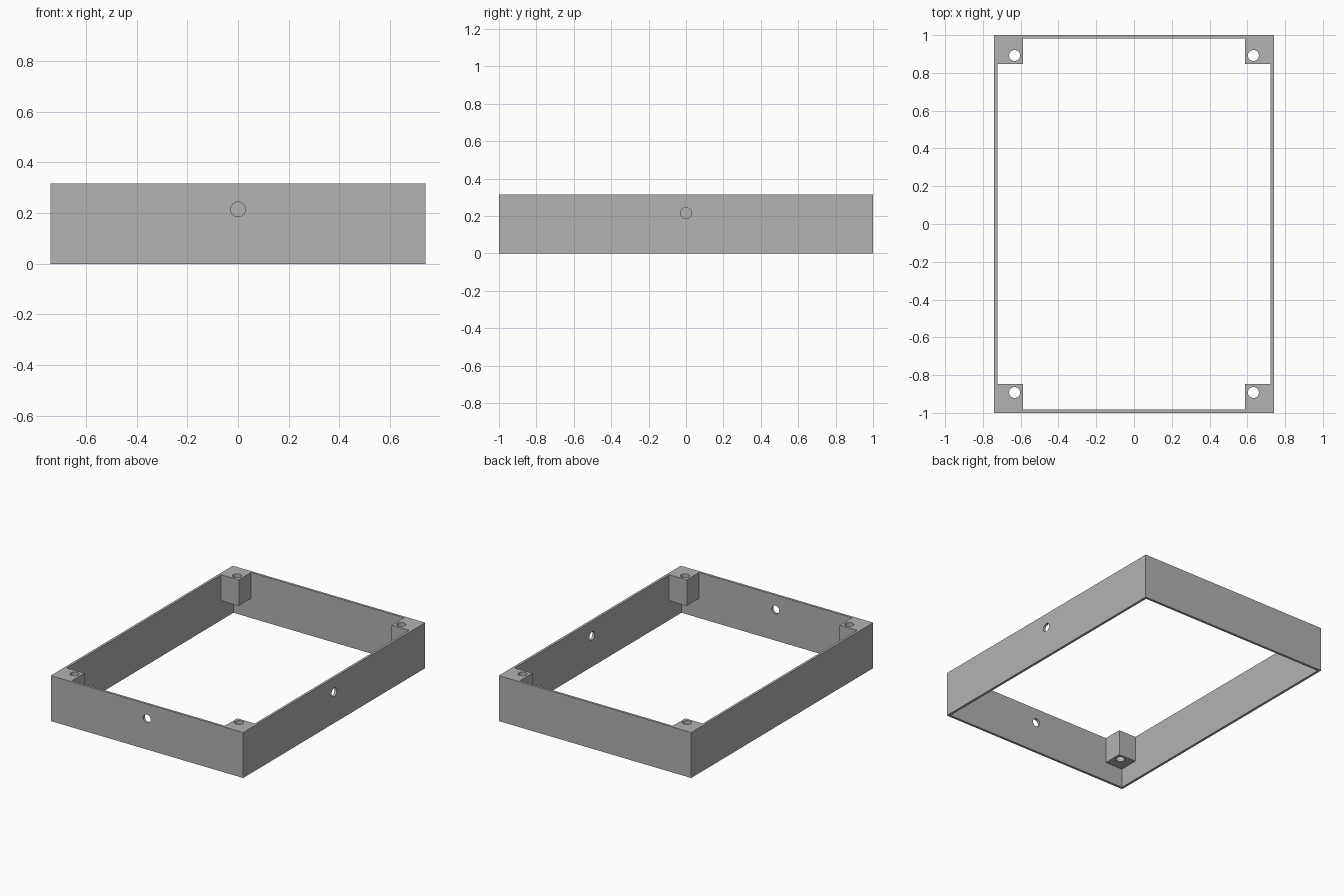
import bpy
from math import pi

if "Cube" in bpy.data.objects:
    bpy.data.objects.remove(bpy.data.objects["Cube"], do_unlink=True)

HALF_X, HALF_Y, HEIGHT = 0.74, 1.0, 0.316
WALL = 0.017
POST, POST_BASE = 0.152, 0.135
HOLE_INSET, HOLE_R = 0.108, 0.029

grey = bpy.data.materials.new("grey")
grey.use_nodes = True
colour = (0.448, 0.448, 0.448, 1)
grey.diffuse_color = colour
grey.node_tree.nodes["Principled BSDF"].inputs["Base Color"].default_value = colour


def box(name, lo, hi):
    """Box spanning two opposite corners."""
    centre = [(a + b) / 2 for a, b in zip(lo, hi)]
    bpy.ops.mesh.primitive_cube_add(size=1, location=centre)
    ob = bpy.context.object
    ob.name = name
    ob.scale = [abs(b - a) for a, b in zip(lo, hi)]
    bpy.ops.object.transform_apply(location=True, rotation=True, scale=True)
    ob.data.materials.append(grey)
    return ob


def drill(location, depth, rotation=(0, 0, 0)):
    """Round cutter for a hole."""
    bpy.ops.mesh.primitive_cylinder_add(vertices=32, radius=HOLE_R, depth=depth,
                                        location=location, rotation=rotation)
    ob = bpy.context.object
    ob.data.materials.append(grey)
    return ob


def combine(target, tool, operation):
    """Apply a boolean and discard the tool object."""
    mod = target.modifiers.new("join", 'BOOLEAN')
    mod.operation, mod.solver, mod.object = operation, 'EXACT', tool
    bpy.context.view_layer.objects.active = target
    bpy.ops.object.modifier_apply(modifier=mod.name)
    bpy.data.objects.remove(tool, do_unlink=True)


# Open rectangular wall
frame = box("frame", (-HALF_X, -HALF_Y, 0), (HALF_X, HALF_Y, HEIGHT))
ix, iy = HALF_X - WALL, HALF_Y - WALL
combine(frame, box("cavity", (-ix, -iy, -1), (ix, iy, 1)), 'DIFFERENCE')

# Corner screw posts, hanging from the top rim, bored through
corners = [(sx, sy) for sx in (-1, 1) for sy in (-1, 1)]
for sx, sy in corners:
    post = box("post", (sx * (HALF_X - POST), sy * (HALF_Y - POST), POST_BASE),
               (sx * (ix + WALL / 2), sy * (iy + WALL / 2), HEIGHT))
    combine(frame, post, 'UNION')
for sx, sy in corners:
    at = (sx * (HALF_X - HOLE_INSET), sy * (HALF_Y - HOLE_INSET), HEIGHT / 2)
    combine(frame, drill(at, 1), 'DIFFERENCE')

# Holes in the front and left walls
hole_z = 0.215
combine(frame, drill((0, -HALF_Y, hole_z), 0.2, (pi / 2, 0, 0)), 'DIFFERENCE')
combine(frame, drill((HALF_X, 0, hole_z), 0.2, (0, pi / 2, 0)), 'DIFFERENCE')

# Keep box edges sharp and holes round
bpy.ops.object.select_all(action='DESELECT')
frame.select_set(True)
bpy.context.view_layer.objects.active = frame
bpy.ops.object.shade_smooth_by_angle(angle=pi / 6)
